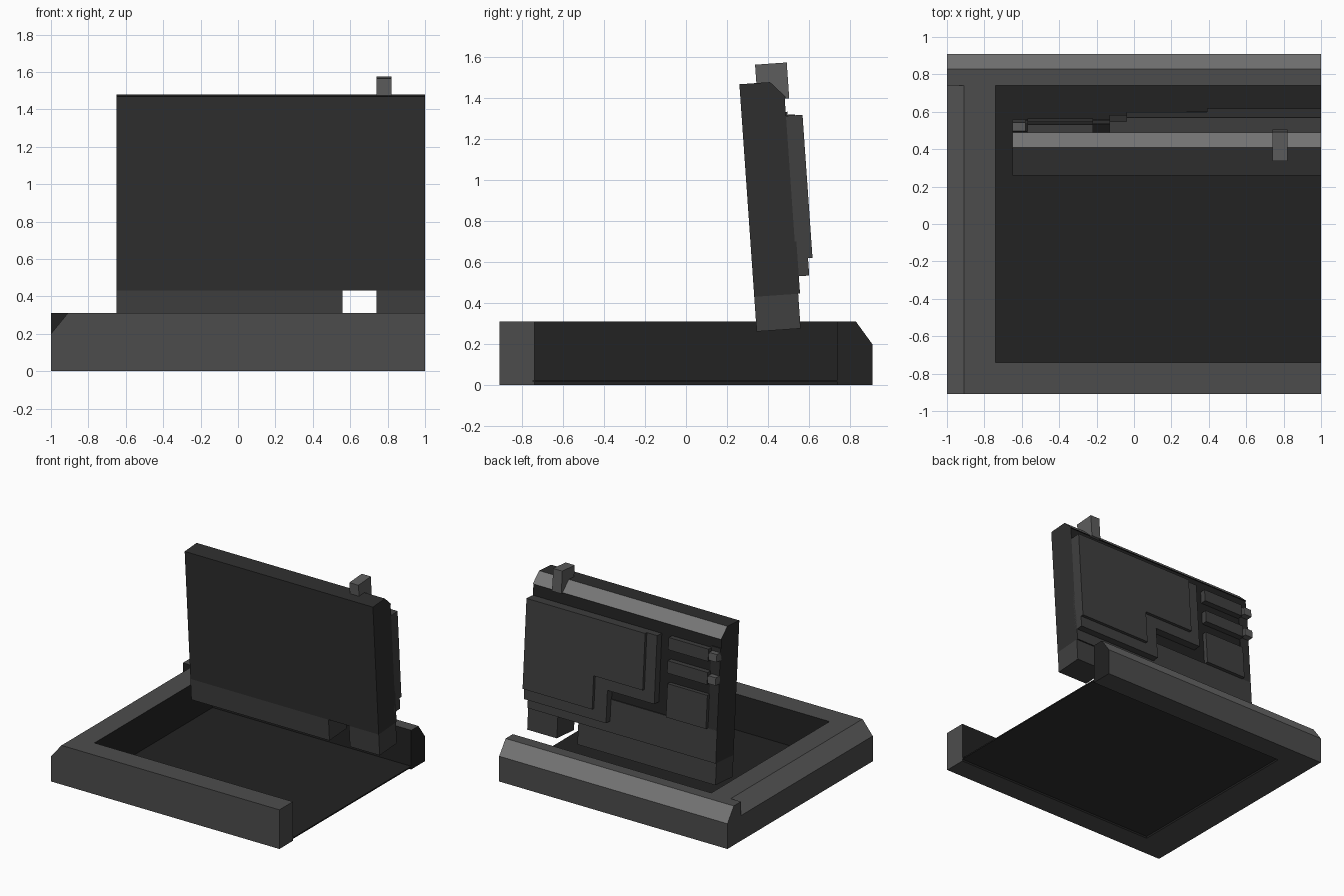
import bpy, bmesh
from math import radians
from mathutils import Matrix

if "Cube" in bpy.data.objects:
    bpy.data.objects.remove(bpy.data.objects["Cube"])

# tilted frame: origin at the lower front edge of the slab
TILT = Matrix.Translation((0, 0.345, 0.262)) @ Matrix.Rotation(radians(4), 4, 'X')
FLAT = Matrix.Identity(4)


def grey(name, v):
    m = bpy.data.materials.new(name)
    m.diffuse_color = (v, v, v, 1)
    m.use_nodes = True
    m.node_tree.nodes["Principled BSDF"].inputs["Base Color"].default_value = m.diffuse_color
    return m


BLACK = grey("black", 0.016)
CASE = grey("case_black", 0.028)
DARK = grey("dark_grey", 0.05)
RIM = grey("rim_grey", 0.073)
MID = grey("mid_grey", 0.11)
EDGE = grey("bevel_grey", 0.18)


def prism(name, pts, a, b, axis, mat, frame=FLAT, accents=None):
    """Extrude a 2D profile from a to b; accents maps face number to material
    (0 = start cap, 1 = end cap, 2+ = profile edges)."""
    place = {'x': lambda p, t: (t, p[0], p[1]),
             'y': lambda p, t: (p[0], t, p[1])}[axis]
    bm = bmesh.new()
    lo = [bm.verts.new(place(p, a)) for p in pts]
    hi = [bm.verts.new(place(p, b)) for p in pts]
    faces = [bm.faces.new(lo), bm.faces.new(hi)]
    n = len(pts)
    for i in range(n):
        j = (i + 1) % n
        faces.append(bm.faces.new((lo[i], lo[j], hi[j], hi[i])))
    me = bpy.data.meshes.new(name)
    me.materials.append(mat)
    for k, m in (accents or {}).items():
        if me.materials.find(m.name) < 0:
            me.materials.append(m)
        faces[k].material_index = me.materials.find(m.name)
    bmesh.ops.recalc_face_normals(bm, faces=bm.faces)
    bm.transform(frame)
    bm.to_mesh(me)
    bm.free()
    ob = bpy.data.objects.new(name, me)
    bpy.context.collection.objects.link(ob)
    return ob


def box(name, x, y, z, mat, frame=FLAT, accents=None):
    return prism(name, [(y[0], z[0]), (y[1], z[0]), (y[1], z[1]), (y[0], z[1])],
                 x[0], x[1], 'x', mat, frame, accents)


# three-sided tray, open to the right
box("tray_floor", (-0.75, 1), (-0.75, 0.75), (0.015, 0.025), BLACK, accents={2: CASE})
box("front_wall", (-0.74, 1), (-0.91, -0.74), (0, 0.31), RIM, accents={3: BLACK})
prism("left_wall", [(-1, 0), (-0.74, 0), (-0.74, 0.31), (-0.91, 0.31), (-1, 0.2)],
      -0.91, 0.74, 'y', RIM, accents={3: BLACK, 5: MID})
prism("back_wall", [(0.74, 0), (0.91, 0), (0.91, 0.2), (0.83, 0.31), (0.74, 0.31)],
      -1, 1, 'x', RIM, accents={1: BLACK, 4: EDGE, 6: BLACK, 0: RIM})

# leaning slab with chamfered top and dark shallow back
prism("slab", [(0, 0.17), (0.224, 0.17), (0.224, 0.425), (0.216, 0.425),
               (0.216, 1.13), (0.224, 1.13), (0.15, 1.21), (0, 1.21)],
      -0.65, 1, 'x', CASE, TILT, {3: DARK, 5: BLACK, 6: BLACK, 7: EDGE})
box("slab_side_strip", (-0.65, -0.57), (0.2, 0.224), (0.42, 1.06), CASE, TILT)

# legs with a gap between them
box("wide_leg", (-0.65, 0.56), (0, 0.215), (0, 0.17), DARK, TILT)
box("narrow_leg", (0.74, 1), (0, 0.215), (0, 0.17), DARK, TILT)

# post on top
box("top_post", (0.74, 0.82), (0.083, 0.238), (1.125, 1.3), MID, TILT)


# stepped back panels
def stepped_panel(name, left, step, low, mid, u0, u1):
    prism(name, [(left, mid), (step, mid), (step, low), (1, low),
                 (1, 1.04), (left, 1.04)], u0, u1, 'y', DARK, TILT)


stepped_panel("lower_panel", -0.13, 0.28, 0.255, 0.51, 0.2, 0.275)
stepped_panel("upper_panel", -0.04, 0.39, 0.34, 0.60, 0.27, 0.297)

# bars, block and knobs beside the panels
for i, (lo, hi) in enumerate([(0.95, 1.045), (0.77, 0.865)]):
    box(f"back_bar_{i + 1}", (-0.57, -0.22), (0.2, 0.26), (lo, hi), DARK, TILT)
    mid = (lo + hi) / 2
    box(f"knob_{i + 1}", (-0.65, -0.58), (0.21, 0.27), (mid - 0.03, mid + 0.03), MID, TILT)
box("back_block", (-0.57, -0.22), (0.2, 0.25), (0.425, 0.685), DARK, TILT)
